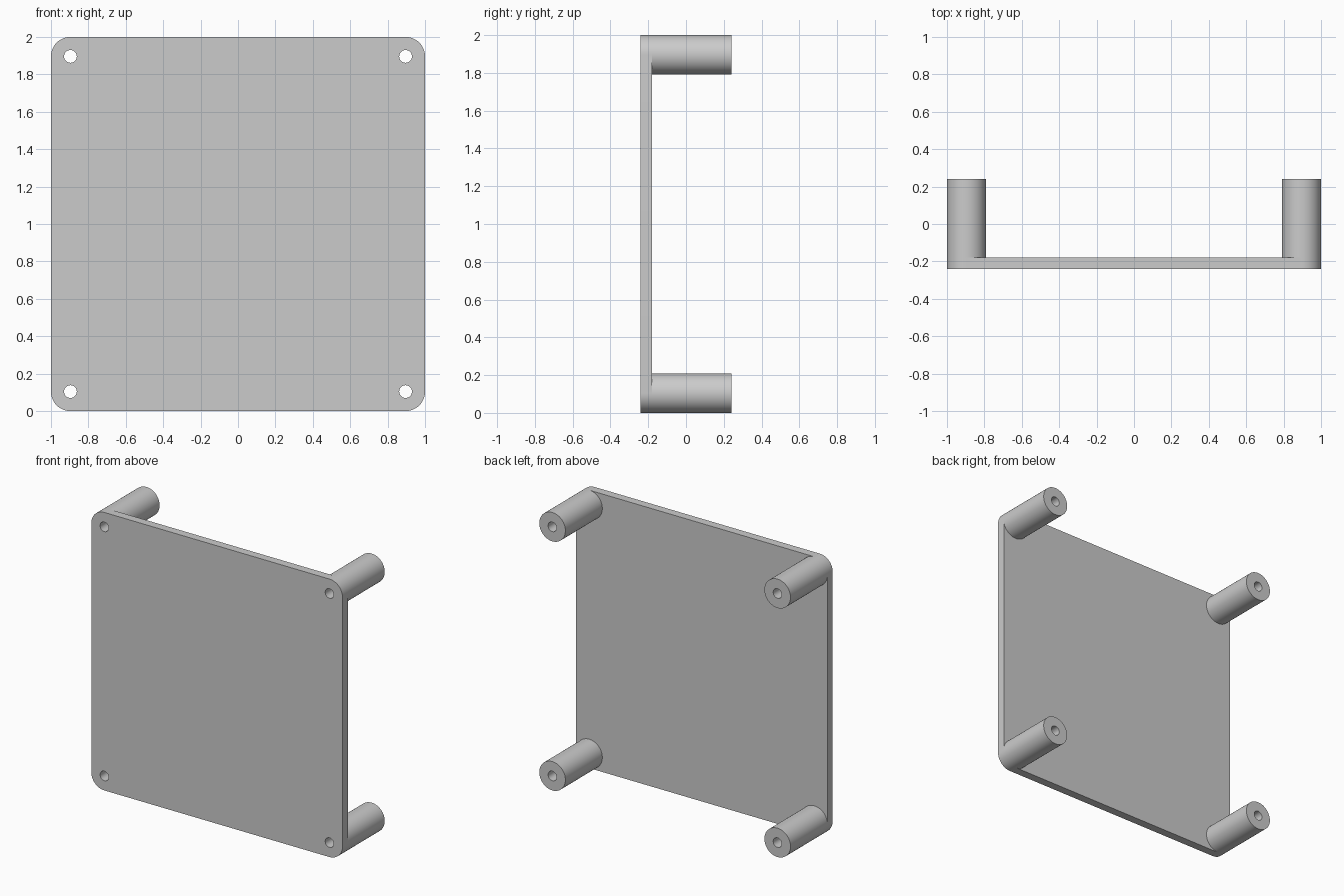
import bpy, bmesh
from math import cos, sin, pi, radians

if "Cube" in bpy.data.objects:
    bpy.data.objects.remove(bpy.data.objects["Cube"], do_unlink=True)

R_POST, R_HOLE = 0.104, 0.034
HALF = 1.0
C = HALF - R_POST                       # post centre offset from the middle
FRONT, BACK, TIP = -0.24, -0.18, 0.24   # depths along y
SEG = 64

grey = bpy.data.materials.new("plain grey")
grey.use_nodes = True
grey.diffuse_color = (0.6, 0.6, 0.6, 1)
grey.node_tree.nodes["Principled BSDF"].inputs["Base Color"].default_value = (0.6, 0.6, 0.6, 1)


def arc(cx, cz, r, start, sweep, n):
    return [(cx + r * cos(start + sweep * i / n), cz + r * sin(start + sweep * i / n))
            for i in range(n)]


def loop(bm, points, y):
    verts = [bm.verts.new((x, y, z)) for x, z in points]
    edges = [bm.edges.new((v, verts[i - 1])) for i, v in enumerate(verts)]
    return verts, edges


def finish(bm, name):
    bmesh.ops.recalc_face_normals(bm, faces=bm.faces)
    mesh = bpy.data.meshes.new(name)
    bm.to_mesh(mesh)
    bm.free()
    mesh.materials.append(grey)
    obj = bpy.data.objects.new(name, mesh)
    bpy.context.collection.objects.link(obj)
    bpy.ops.object.select_all(action='DESELECT')
    obj.select_set(True)
    bpy.context.view_layer.objects.active = obj
    bpy.ops.object.shade_smooth_by_angle(angle=radians(30))


# Corner signs, anticlockwise from upper left side of the model
corners = [(1, 1, "upper_left"), (-1, 1, "upper_right"),
           (-1, -1, "lower_right"), (1, -1, "lower_left")]

# Rounded plate with a hole through each corner
bm = bmesh.new()
outline = []
for i, (sx, sz, _) in enumerate(corners):
    n = SEG // 4
    pts = arc(sx * C, HALF + sz * C, R_POST, i * pi / 2, pi / 2 * (n + 1) / n, n + 1)
    outline += pts
edges = loop(bm, outline, FRONT)[1]
for sx, sz, _ in corners:
    edges += loop(bm, arc(sx * C, HALF + sz * C, R_HOLE, 0, 2 * pi, SEG), FRONT)[1]
bmesh.ops.triangle_fill(bm, edges=edges, use_beauty=True, use_dissolve=False)
back = bmesh.ops.extrude_face_region(bm, geom=bm.faces[:], use_keep_orig=True)
bmesh.ops.translate(bm, vec=(0, BACK - FRONT, 0),
                    verts=[g for g in back["geom"] if isinstance(g, bmesh.types.BMVert)])
finish(bm, "plate")

# Hollow standoff posts behind the corners
for sx, sz, label in corners:
    bm = bmesh.new()
    rings = [loop(bm, arc(sx * C, HALF + sz * C, r, 0, 2 * pi, SEG), y)[0]
             for r, y in ((R_POST, BACK), (R_POST, TIP), (R_HOLE, TIP), (R_HOLE, BACK))]
    for k, a in enumerate(rings):
        b = rings[(k + 1) % len(rings)]
        for i in range(SEG):
            bm.faces.new((a[i - 1], a[i], b[i], b[i - 1]))
    finish(bm, label + "_post")
